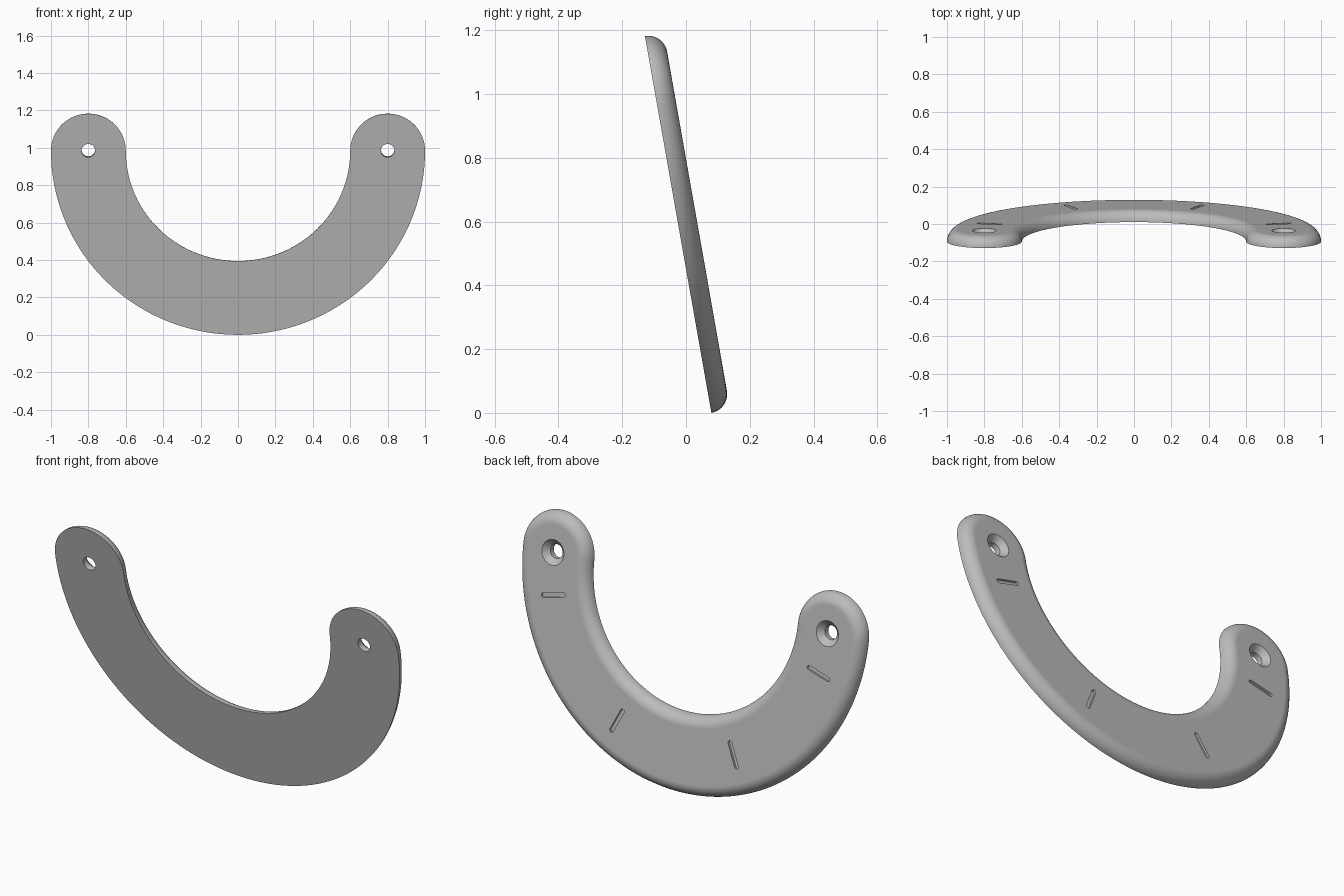
import bpy, bmesh
from math import sin, cos, pi, radians
from mathutils import Matrix

cube = bpy.data.objects.get("Cube")
if cube:
    bpy.data.objects.remove(cube, do_unlink=True)

MID, HALF, THICK = 0.8, 0.2, 0.06     # centreline radius, half width, plate thickness
TILT = radians(10)

grey = bpy.data.materials.new("plain grey")
grey.use_nodes = True
grey.diffuse_color = (0.5, 0.5, 0.5, 1)
grey.node_tree.nodes["Principled BSDF"].inputs["Base Color"].default_value = (0.5, 0.5, 0.5, 1)


def arc(cx, cz, r, start, end, n):
    """Points on an arc, leaving out its last point."""
    steps = [start + (end - start) * i / n for i in range(n)]
    return [(cx + r * cos(a), cz + r * sin(a)) for a in steps]


def loft(bm, rings):
    """Closed solid through (outline, depth) rings with equal point counts."""
    loops = [[bm.verts.new((x, y, z)) for x, z in pts] for pts, y in rings]
    n = len(loops[0])
    for a, b in zip(loops, loops[1:]):
        for i in range(n):
            bm.faces.new((a[i], a[(i + 1) % n], b[(i + 1) % n], b[i]))
    bm.faces.new(loops[0])
    bm.faces.new(loops[-1])


def make_object(name, bm):
    bmesh.ops.recalc_face_normals(bm, faces=bm.faces)
    mesh = bpy.data.meshes.new(name)
    bm.to_mesh(mesh)
    bm.free()
    mesh.materials.append(grey)
    obj = bpy.data.objects.new(name, mesh)
    bpy.context.collection.objects.link(obj)
    obj.matrix_world = Matrix.Translation((0, -0.094, cos(TILT))) @ Matrix.Rotation(TILT, 4, "X")
    return obj


def u_outline(inset):
    """Half-ring band with round ends, shrunk by the inset."""
    r = HALF - inset
    return (arc(0, 0, MID + r, pi, 2 * pi, 96)
            + arc(MID, 0, r, 0, pi, 32)
            + arc(0, 0, MID - r, 2 * pi, pi, 80)
            + arc(-MID, 0, r, 0, pi, 32))


def slot_outline(angle, length, r):
    """Long round-ended slot lying along the radius at the given angle."""
    h = length / 2 - r
    pts = arc(h, 0, r, -pi / 2, pi / 2, 8) + [(h, r)]
    pts += arc(-h, 0, r, pi / 2, 3 * pi / 2, 8) + [(-h, -r)]
    c, s = cos(angle), sin(angle)
    return [((MID + x) * c - z * s, (MID + x) * s + z * c) for x, z in pts]


# Plate: flat front, quarter-round edge running to the back
bm = bmesh.new()
steps = [pi / 2 * i / 10 for i in range(11)]
loft(bm, [(u_outline(THICK * (1 - cos(a))), THICK * sin(a)) for a in steps])
plate = make_object("curved_plate", bm)

# Cutter: countersunk screw holes and shallow radial slots
bm = bmesh.new()
for side in (-1, 1):
    hole = [(0.036, -0.02), (0.036, 0.03), (0.064, THICK), (0.073, THICK + 0.01)]
    loft(bm, [(arc(side * MID, 0, r, 0, 2 * pi, 32), y) for r, y in hole])
    for deg in (15, 65):
        outline = slot_outline(-pi / 2 + side * radians(90 - deg), 0.14, 0.011)
        loft(bm, [(outline, THICK - 0.012), (outline, THICK + 0.02)])
cutter = make_object("hole_and_slot_cutter", bm)
cutter.hide_render = True

# Cut the plate
cut = plate.modifiers.new("cut", "BOOLEAN")
cut.object = cutter
cut.operation = "DIFFERENCE"
cut.solver = "EXACT"
bpy.ops.object.select_all(action="DESELECT")
plate.select_set(True)
bpy.context.view_layer.objects.active = plate
bpy.ops.object.modifier_apply(modifier=cut.name)
bpy.data.objects.remove(cutter, do_unlink=True)

# Smooth rounded edge, crisp front rim and holes
bpy.ops.object.shade_smooth_by_angle(angle=radians(30))
weighted = plate.modifiers.new("even_normals", "WEIGHTED_NORMAL")
weighted.keep_sharp = True
